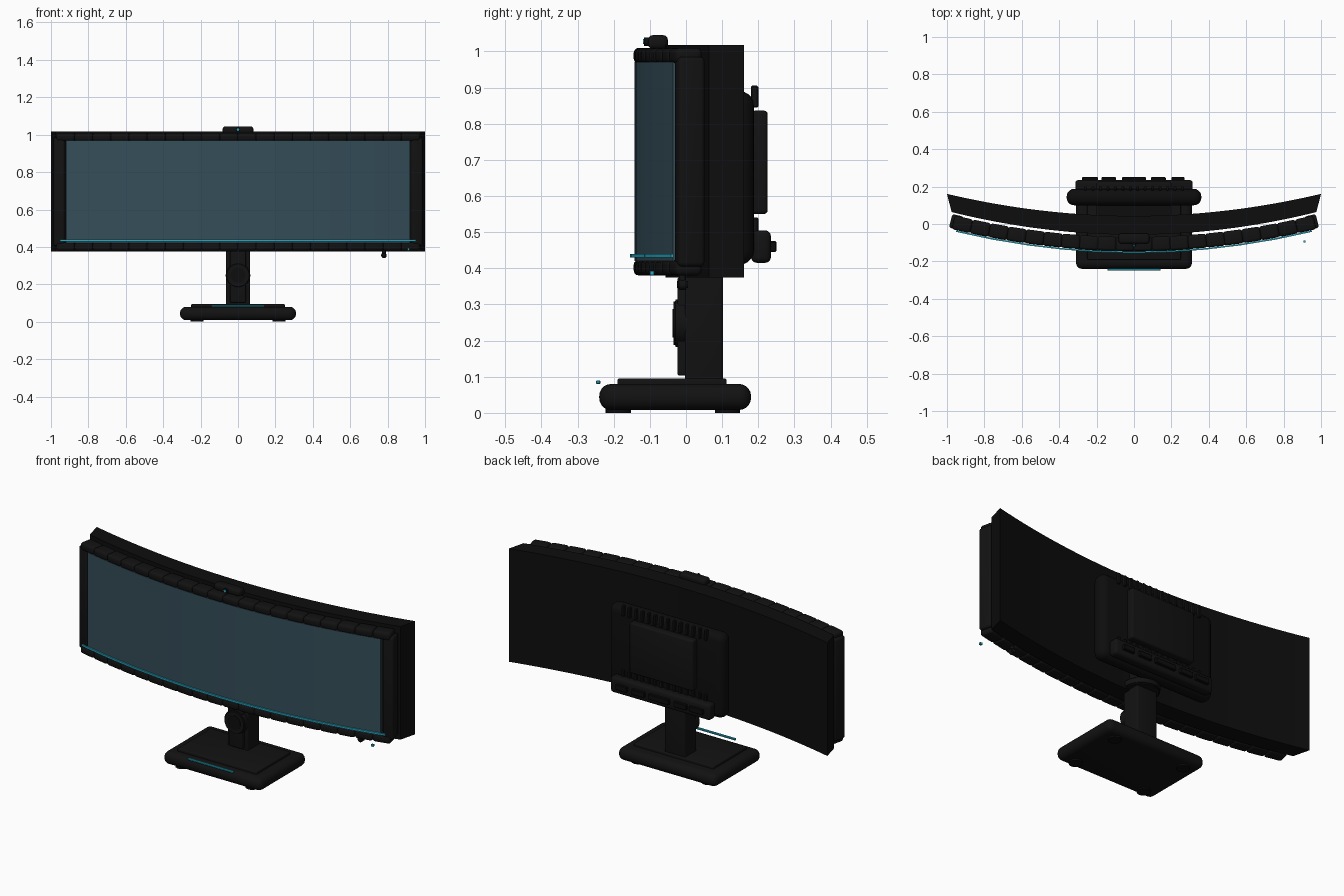
import bpy, bmesh, math
from mathutils import Matrix, Vector

cube = bpy.data.objects.get("Cube")
if cube:
    bpy.data.objects.remove(cube)


def material(name, rgb):
    m = bpy.data.materials.new(name)
    m.use_nodes = True
    m.diffuse_color = (*rgb, 1)
    m.node_tree.nodes["Principled BSDF"].inputs["Base Color"].default_value = (*rgb, 1)
    return m


BLACK = material("matte black", (0.004, 0.004, 0.004))
DARK = material("dark plastic", (0.006, 0.006, 0.006))
SCREEN = material("screen slate blue", (0.035, 0.075, 0.1))
CYAN = material("cyan light", (0.02, 0.4, 0.55))
CURVE = 0.125


def finish(bm, name, mat):
    bmesh.ops.recalc_face_normals(bm, faces=bm.faces)
    mesh = bpy.data.meshes.new(name)
    bm.to_mesh(mesh)
    bm.free()
    mesh.materials.append(mat)
    ob = bpy.data.objects.new(name, mesh)
    bpy.context.collection.objects.link(ob)
    bpy.ops.object.select_all(action='DESELECT')
    ob.select_set(True)
    bpy.context.view_layer.objects.active = ob
    bpy.ops.object.shade_smooth_by_angle(angle=math.radians(35))
    return ob


def add_box(bm, center, size, turn=0, bevel=0, seg=3):
    """Rounded box added to an existing mesh."""
    part = bmesh.new()
    bmesh.ops.create_cube(part, size=1, matrix=Matrix.Diagonal((*size, 1)))
    if bevel:
        bmesh.ops.bevel(part, geom=part.edges[:], offset=bevel, segments=seg,
                        profile=0.5, affect='EDGES', clamp_overlap=True)
    part.transform(Matrix.Translation(center) @ Matrix.Rotation(turn, 4, 'Z'))
    temp = bpy.data.meshes.new("temp")
    part.to_mesh(temp)
    part.free()
    bm.from_mesh(temp)
    bpy.data.meshes.remove(temp)


def box(name, x, y, z, mat, bevel=0, seg=3):
    """Box from (min, max) ranges."""
    bm = bmesh.new()
    ranges = (x, y, z)
    add_box(bm, [(a + b) / 2 for a, b in ranges], [b - a for a, b in ranges], 0, bevel, seg)
    return finish(bm, name, mat)


def cylinder(name, center, radius, depth, mat, axis='Y', bevel=0):
    bm = bmesh.new()
    bmesh.ops.create_cone(bm, cap_ends=True, segments=32, radius1=radius,
                          radius2=radius, depth=depth)
    if bevel:
        rim = [e for e in bm.edges if abs(e.verts[0].co.z - e.verts[1].co.z) < 1e-5]
        bmesh.ops.bevel(bm, geom=rim, offset=bevel, segments=3, affect='EDGES')
    if axis == 'Y':
        bm.transform(Matrix.Rotation(math.pi / 2, 4, 'X'))
    bm.transform(Matrix.Translation(center))
    return finish(bm, name, mat)


def curved_slab(name, front, back, z, mat, steps=32):
    """Bowed plate; front and back are (y at centre, half width, bow)."""
    def arc(y0, half, bow):
        xs = [half * (2 * i / steps - 1) for i in range(steps + 1)]
        return [(x, y0 + bow * x * x, z[0]) for x in xs]
    bm = bmesh.new()
    f = [bm.verts.new(p) for p in arc(*front)]
    b = [bm.verts.new(p) for p in arc(*back)]
    faces = [bm.faces.new((f[i], f[i + 1], b[i + 1], b[i])) for i in range(steps)]
    ext = bmesh.ops.extrude_face_region(bm, geom=faces)
    bmesh.ops.translate(bm, vec=Vector((0, 0, z[1] - z[0])),
                        verts=[v for v in ext["geom"] if isinstance(v, bmesh.types.BMVert)])
    return finish(bm, name, mat)


def curved_row(name, half, count, y0, depth, z, mat, bevel):
    """Row of short blocks following the bow of the screen."""
    bm = bmesh.new()
    step = 2 * half / count
    for i in range(count):
        x = -half + step * (i + 0.5)
        add_box(bm, (x, y0 + CURVE * x * x, sum(z) / 2),
                (step * 1.04, depth, z[1] - z[0]), math.atan(2 * CURVE * x), bevel)
    return finish(bm, name, mat)


# Display
curved_slab("rear_housing", (-0.057, 0.975, 0.127), (0.043, 1.0, 0.118), (0.375, 1.017), BLACK)
curved_slab("screen", (-0.142, 0.92, CURVE), (-0.13, 0.92, CURVE), (0.42, 0.97), SCREEN)
curved_row("top_bezel", 0.965, 20, -0.107, 0.075, (0.966, 1.01), DARK, 0.014)
curved_row("bottom_bezel", 0.965, 20, -0.107, 0.075, (0.38, 0.424), DARK, 0.014)
curved_row("screen_light_strip", 0.95, 10, -0.15, 0.008, (0.43, 0.44), CYAN, 0)
for side, label in ((-1, "right"), (1, "left")):
    bm = bmesh.new()
    add_box(bm, (side * 0.95, 0.01, 0.695), (0.062, 0.075, 0.58),
            side * math.atan(2 * CURVE * 0.95), 0.012)
    finish(bm, label + "_bezel", DARK)

# Camera on the top edge
box("camera_body", (-0.082, 0.082), (-0.105, -0.05), (1.006, 1.045), DARK, 0.014)
cylinder("camera_lens", (0, -0.109, 1.027), 0.012, 0.014, BLACK)
cylinder("camera_light", (0, -0.117, 1.027), 0.007, 0.004, CYAN)

# Control stick and power light
cylinder("control_stick", (0.78, -0.01, 0.355), 0.015, 0.03, DARK, bevel=0.005)
cylinder("control_stick_mount", (0.78, -0.01, 0.373), 0.01, 0.02, DARK, axis='Z')
box("power_light", (0.906, 0.918), (-0.1, -0.089), (0.381, 0.393), CYAN)

# Rear electronics cover
box("rear_cover", (-0.36, 0.36), (0.1, 0.188), (0.41, 0.89), BLACK, 0.04, 5)
box("cover_mount", (-0.2, 0.2), (0.02, 0.12), (0.48, 0.82), BLACK)
box("mounting_plate", (-0.2, 0.2), (0.18, 0.226), (0.55, 0.836), DARK, 0.01)
for label, low, high in (("top", 0.845, 0.905), ("bottom", 0.495, 0.54)):
    bm = bmesh.new()
    for i in range(14):
        add_box(bm, (-0.26 + 0.04 * i, 0.19, (low + high) / 2), (0.016, 0.02, high - low), 0, 0.003, 1)
    finish(bm, label + "_vent_fins", DARK)
box("connector_bar", (-0.314, 0.314), (0.18, 0.235), (0.415, 0.505), DARK, 0.016)
bm = bmesh.new()
for x, width in ((-0.235, 0.085), (-0.135, 0.08), (0, 0.13), (0.13, 0.08), (0.235, 0.07)):
    add_box(bm, (x, 0.238, 0.46), (width, 0.024, 0.03), 0, 0.003, 1)
finish(bm, "connectors", BLACK)

# Stand
box("stand_neck", (-0.065, 0.065), (-0.003, 0.102), (0.08, 0.5), DARK, 0.008)
box("neck_front_cover", (-0.042, 0.042), (-0.024, 0.01), (0.103, 0.375), DARK, 0.006)
cylinder("neck_hinge", (0, -0.012, 0.248), 0.066, 0.045, DARK, bevel=0.006)
cylinder("hinge_cap", (0, -0.034, 0.248), 0.04, 0.006, BLACK)
cylinder("neck_collar", (0, 0.055, 0.4), 0.095, 0.04, DARK, axis='Z', bevel=0.006)

# Base
box("base", (-0.31, 0.31), (-0.24, 0.18), (0.008, 0.08), DARK, 0.033, 5)
box("base_top_plate", (-0.25, 0.25), (-0.19, 0.112), (0.07, 0.095), DARK, 0.005)
box("base_light_strip", (-0.142, 0.142), (-0.249, -0.237), (0.08, 0.09), CYAN, 0.002, 1)
for x in (-0.22, 0.22):
    for y in (-0.187, 0.115):
        cylinder("base_foot", (x, y, 0.007), 0.035, 0.014, BLACK, axis='Z')
